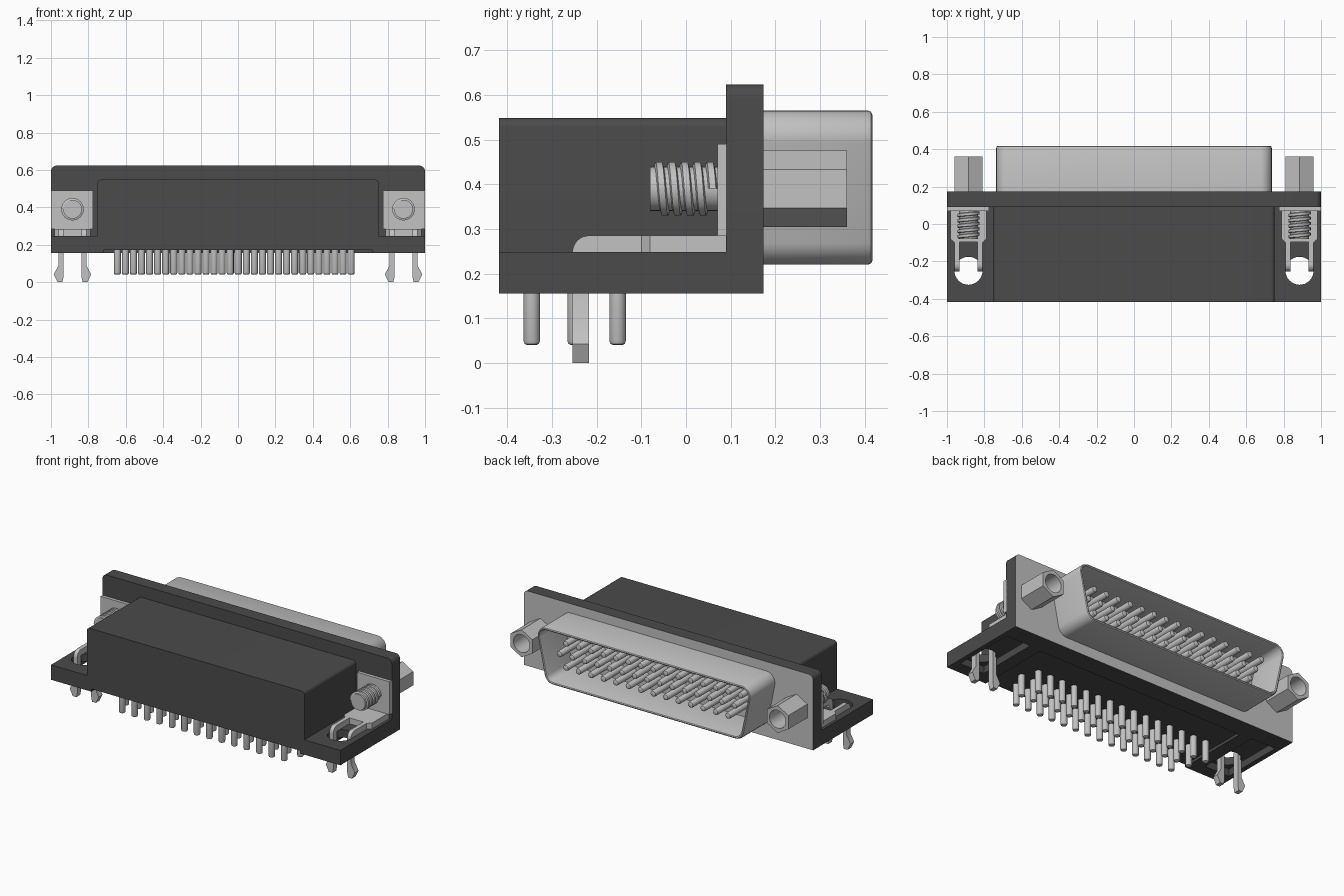
import bpy, bmesh
from math import sin, cos, tan, pi
from mathutils import Vector

if "Cube" in bpy.data.objects:
    bpy.data.objects.remove(bpy.data.objects["Cube"])


def material(name, value):
    m = bpy.data.materials.new(name)
    m.use_nodes = True
    colour = (value, value, value, 1)
    m.diffuse_color = colour
    m.node_tree.nodes["Principled BSDF"].inputs["Base Color"].default_value = colour
    return m


dark = material("dark plastic", 0.07)
metal = material("light metal", 0.54)


def loft(name, solids, mat, caps=True):
    """Skin each list of equal-length rings; without caps the last ring joins the first."""
    bm = bmesh.new()
    for rings in solids:
        loops = [[bm.verts.new(p) for p in ring] for ring in rings]
        pairs = list(zip(loops, loops[1:]))
        if caps:
            bm.faces.new(loops[0])
            bm.faces.new(loops[-1])
        else:
            pairs.append((loops[-1], loops[0]))
        for a, b in pairs:
            for i in range(len(a)):
                j = (i + 1) % len(a)
                bm.faces.new((a[i], a[j], b[j], b[i]))
    bmesh.ops.recalc_face_normals(bm, faces=bm.faces)
    mesh = bpy.data.meshes.new(name)
    bm.to_mesh(mesh)
    bm.free()
    mesh.materials.append(mat)
    ob = bpy.data.objects.new(name, mesh)
    bpy.context.collection.objects.link(ob)
    return ob


def ring(outline, axis, d):
    """Place a 2D outline in the plane at distance d along an axis."""
    place = {"x": lambda u, v: (d, u, v), "y": lambda u, v: (u, d, v), "z": lambda u, v: (u, v, d)}
    return [place[axis](u, v) for u, v in outline]


def prism(name, outline, axis, a, b, mat):
    return loft(name, [[ring(outline, axis, a), ring(outline, axis, b)]], mat)


def rect(u0, u1, v0, v1):
    return [(u0, v0), (u1, v0), (u1, v1), (u0, v1)]


def circle(u, v, r, n=24):
    return [(u + r * cos(2 * pi * i / n), v + r * sin(2 * pi * i / n)) for i in range(n)]


def rounded(points, radii, n=6):
    out = []
    for i, p in enumerate(points):
        p, r = Vector(p), radii[i]
        if r == 0:
            out.append(tuple(p))
            continue
        d1 = (Vector(points[i - 1]) - p).normalized()
        d2 = (Vector(points[(i + 1) % len(points)]) - p).normalized()
        half = d1.angle(d2) / 2
        centre = p + (d1 + d2).normalized() * r / sin(half)
        a, b = p + d1 * r / tan(half) - centre, p + d2 * r / tan(half) - centre
        out += [tuple(centre + a.lerp(b, k / n).normalized() * r) for k in range(n + 1)]
    return out


def cut(ob, cutters):
    for c in cutters:
        mod = ob.modifiers.new("cut", "BOOLEAN")
        mod.operation, mod.solver, mod.object = "DIFFERENCE", "EXACT", c
        c.hide_render = True
    bpy.context.view_layer.update()
    graph = bpy.context.evaluated_depsgraph_get()
    mesh = bpy.data.meshes.new_from_object(ob.evaluated_get(graph))
    ob.modifiers.clear()
    ob.data = mesh
    for c in cutters:
        bpy.data.objects.remove(c)


CX, CZ = 0.885, 0.39      # screw axis
BOTTOM, DECK = 0.155, 0.248
BACK = 0.173              # rear face of the flange

# Plastic base with clip holes and a shallow recess around the pins
base = prism("base", rect(-1, 1, BOTTOM, DECK), "y", -0.418, 0.1, dark)
cutters = [prism("recess_cutter", rect(-0.72, 0.72, -0.5, 0.05), "z", 0.1, 0.172, dark)]
for s in (-1, 1):
    x = s * CX
    cutters.append(prism("hole_cutter", circle(x, -0.25, 0.075, 32), "z", 0.1, 0.3, dark))
    cutters.append(prism("slot_cutter", rect(x - 0.085, x + 0.085, -0.34, 0.06), "z", 0.1, 0.2, dark))
cut(base, cutters)

# Housing and flange
housing = rounded(rect(-0.752, 0.752, DECK, 0.548), (0, 0, 0.02, 0.02))
prism("housing", housing, "y", -0.418, 0.1, dark)
flange = prism("flange", rounded(rect(-1, 1, BOTTOM, 0.623), (0, 0, 0.03, 0.03)), "y", 0.09, BACK, dark)
flange.data.materials.append(metal)
for f in flange.data.polygons:
    if f.normal.y > 0.9:
        f.material_index = 1


# Hollow D-shaped shell, wider at the top
def shell_outline(d):
    low, high = 0.68 - d, 0.75 - d
    pts = [(-low, 0.22 + d), (low, 0.22 + d), (high, 0.565 - d), (-high, 0.565 - d)]
    return rounded(pts, [0.06 - d] * 4)


section = [(0, 0.17), (0, 0.407), (0.003, 0.414), (0.009, 0.417),
           (0.015, 0.414), (0.018, 0.407), (0.018, 0.17)]
loft("shell", [[ring(shell_outline(d), "y", y) for d, y in section]], metal, caps=False)

# Three rows of contacts: solder tails below and mating pins behind
PITCH, R = 0.0862, 0.019
rows = [(-0.645, 15, -0.153, 0.467), (-0.602, 15, -0.247, 0.392), (-0.559, 14, -0.345, 0.317)]
tails, pins = [], []
for start, count, y, z in rows:
    for i in range(count):
        x = start + i * PITCH
        tails.append([ring(circle(x, y, r, 14), "z", h)
                      for r, h in ((R * 0.55, 0.04), (R * 0.87, 0.043), (R, 0.05), (R, 0.18))])
        px = x + 0.02
        pins.append([ring(circle(px, z, r, 14), "y", h)
                     for r, h in ((R, 0.165), (R, 0.35), (R * 0.87, 0.357), (R * 0.55, 0.36))])
loft("solder_tails", tails, metal)
loft("mating_pins", pins, metal)

# Hardware at each end: standoff, screw, bracket and board clip
for s, side in ((1, "left"), (-1, "right")):
    x = s * CX

    # Hex standoff with a round bore
    corners = [Vector((x + 0.086 * sin(k * pi / 3), CZ + 0.086 * cos(k * pi / 3))) for k in range(6)]
    hexagon = [tuple(corners[k].lerp(corners[(k + 1) % 6], j / 4)) for k in range(6) for j in range(4)]
    bore = [(x + 0.056 * sin(k * pi / 12), CZ + 0.056 * cos(k * pi / 12)) for k in range(24)]
    loft(side + "_standoff", [[ring(hexagon, "y", 0.165), ring(hexagon, "y", 0.36),
                               ring(bore, "y", 0.36), ring(bore, "y", 0.22)]], metal)

    # Threaded screw end
    prism(side + "_screw_core", circle(x, CZ, 0.05), "y", -0.08, 0.08, metal)
    thread = []
    for i in range(24 * 4 + 13):
        a = 2 * pi * i / 24
        y = 0.06 - 0.0285 * i / 24
        thread.append([(x + r * cos(a), y + dy, CZ + r * sin(a)) for r, dy in
                       ((0.047, -0.011), (0.06, -0.007), (0.06, 0.007), (0.047, 0.011))])
    loft(side + "_screw_thread", [thread], metal)

    # Bracket plate and forked foot
    prism(side + "_bracket_plate", rect(x - 0.11, x + 0.115, 0.285, 0.49) if s > 0
          else rect(x - 0.115, x + 0.11, 0.285, 0.49), "y", 0.07, 0.095, metal)
    half = [(0.097, 0.095), (0.097, -0.08), (0.074, -0.1), (0.074, -0.217), (0.048, -0.217), (0.048, -0.095)]
    fork = [(x + u, v) for u, v in half] + [(x - u, v) for u, v in reversed(half)]
    prism(side + "_bracket_foot", fork, "z", DECK, 0.285, metal)

    # Barbed legs with rounded bends
    for d, leg in ((1, "outer" if s > 0 else "inner"), (-1, "inner" if s > 0 else "outer")):
        bend = [(-0.217, DECK)] + [(-0.217 - 0.037 * sin(k * pi / 16), DECK + 0.037 * cos(k * pi / 16))
                                   for k in range(9)]
        prism(f"{side}_{leg}_clip_bend", bend, "x", x + d * 0.048, x + d * 0.074, metal)
        barb = [(0.048, DECK), (0.074, DECK), (0.074, 0.09), (0.1, 0.042), (0.08, 0), (0.054, 0), (0.048, 0.03)]
        prism(f"{side}_{leg}_clip_leg", [(x + d * u, v) for u, v in barb], "y", -0.254, -0.217, metal)

# Smooth the round surfaces, keep corners sharp
for ob in bpy.context.collection.objects:
    if ob.type == "MESH":
        ob.select_set(True)
        bpy.context.view_layer.objects.active = ob
bpy.ops.object.shade_smooth_by_angle(angle=0.6)
